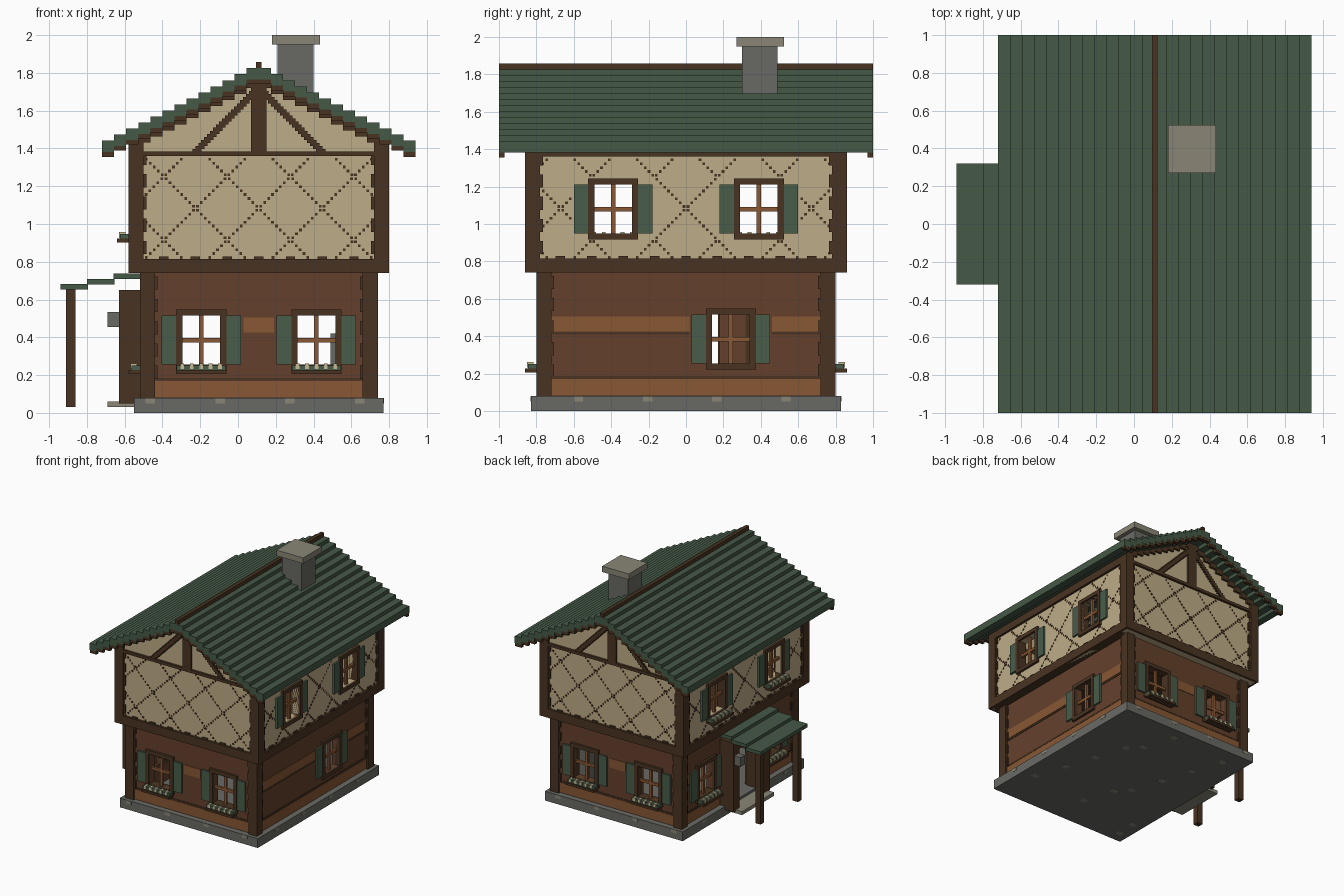
import bpy, bmesh
from mathutils import Matrix, Vector

cube = bpy.data.objects.get("Cube")
if cube:
    bpy.data.objects.remove(cube, do_unlink=True)

# Colours, given as display values and turned linear
def material(name, *rgb):
    lin = [(c / 255 / 12.92) if c < 11 else ((c / 255 + 0.055) / 1.055) ** 2.4 for c in rgb]
    m = bpy.data.materials.new(name)
    m.use_nodes = True
    m.diffuse_color = (*lin, 1)
    m.node_tree.nodes["Principled BSDF"].inputs["Base Color"].default_value = (*lin, 1)
    return m

STONE = material("grey stone", 105, 105, 100)
PALE = material("pale stone", 138, 134, 118)
TIMBER = material("dark timber", 73, 52, 34)
LOG = material("brown log", 100, 64, 43)
LIGHT = material("light wood", 136, 87, 52)
PLASTER = material("cream plaster", 190, 172, 135)
GREEN = material("roof green", 69, 89, 70)
SHUTTER = material("shutter green", 72, 92, 74)
PETAL = material("flower cream", 200, 188, 150)

parts = {}
CX = 0.11                                   # centre line of the house
LOWER, UPPER = (0.63, 0.80), (0.69, 0.86)   # half sizes of each storey
RECESS, THICK = -0.02, -0.08                # wall faces behind the timber

def box(name, mat, x, y, z):
    parts.setdefault(name, (mat, []))[1].append((x, y, z))

def on(side, half, name, mat, u, d, z):
    """Box on a facade: u along the wall, d outward, z up."""
    hx, hy = half
    if side == "front":
        box(name, mat, (CX + u[0], CX + u[1]), (-hy - d[1], -hy - d[0]), z)
    elif side == "back":
        box(name, mat, (CX + u[0], CX + u[1]), (hy + d[0], hy + d[1]), z)
    elif side == "right":
        box(name, mat, (CX + hx + d[0], CX + hx + d[1]), u, z)
    else:
        box(name, mat, (CX - hx - d[1], CX - hx - d[0]), u, z)

def reach(side, half):
    return half[0] if side in ("front", "back") else half[1]

def wall(side, half, name, mat, z, holes):
    """Wall split into blocks around its openings (u0, u1, z0, z1)."""
    end = reach(side, half) + RECESS
    u = -end
    for a, b, lo, hi in sorted(holes):
        on(side, half, name, mat, (u, a), (THICK, RECESS), z)
        on(side, half, name, mat, (a, b), (THICK, RECESS), (z[0], lo))
        on(side, half, name, mat, (a, b), (THICK, RECESS), (hi, z[1]))
        u = b
    on(side, half, name, mat, (u, end), (THICK, RECESS), z)

def window(side, half, c, z, flowers):
    """Framed window with cross bars, shutters and an optional flower shelf."""
    w, h, f = 0.10, 0.13, 0.033
    deep = (THICK, 0)
    for s in (-1, 1):
        a, b = sorted((c + s * w, c + s * (w + f)))
        on(side, half, "window_frames", TIMBER, (a, b), deep, (z - h - f, z + h + f))
        a, b = sorted((z + s * h, z + s * (h + f)))
        on(side, half, "window_frames", TIMBER, (c - w, c + w), deep, (a, b))
        a, b = sorted((c + s * (w + f), c + s * 0.21))
        on(side, half, "shutters", SHUTTER, (a, b), (RECESS, -0.004), (z - h, z + h))
    on(side, half, "window_bars", LIGHT, (c - 0.012, c + 0.012), (-0.05, -0.03), (z - h, z + h))
    on(side, half, "window_bars", LIGHT, (c - w, c + w), (-0.05, -0.03), (z - 0.012, z + 0.012))
    if flowers:
        base = z - h - f - 0.015
        on(side, half, "flower_shelves", TIMBER, (c - 0.133, c + 0.133), (0, 0.06), (base, base + 0.02))
        on(side, half, "flower_leaves", SHUTTER, (c - 0.13, c + 0.13), (0, 0.045), (base + 0.02, base + 0.045))
        for k in range(5):
            u = c - 0.11 + k * 0.05
            on(side, half, "flower_petals", PETAL, (u, u + 0.02), (0.015, 0.05), (base + 0.025, base + 0.055))

# Foundation with flecks of paler stone
box("foundation", STONE, (CX - 0.66, CX + 0.66), (-0.83, 0.83), (0, 0.08))
for k in range(14):
    u = -0.6 + (k * 0.37) % 1.2
    v = -0.75 + (k * 0.59) % 1.5
    box("stone_flecks", PALE, (CX + u, CX + u + 0.06), (v, v + 0.05), (-0.001, 0.01))
    if k < 4:
        for side in ("front", "right", "back", "left"):
            on(side, (0.66, 0.83), "stone_flecks", PALE, (u, u + 0.05), (-0.01, 0.002), (0.05, 0.078))

# Window layout: storey, side, centres, shelf
LZ, UZ = 0.385, 1.08
layout = {(0, "front"): ((-0.305, 0.305), True), (0, "back"): ((-0.305, 0.305), True),
          (0, "right"): ((0.24,), False), (0, "left"): ((-0.45, 0.45), True),
          (1, "front"): ((), False), (1, "back"): ((), False),
          (1, "right"): ((-0.39, 0.39), False), (1, "left"): ((-0.39, 0.39), True)}

for (storey, side), (centres, flowers) in layout.items():
    half = UPPER if storey else LOWER
    z = UZ if storey else LZ
    end = reach(side, half)
    gable = side in ("front", "back")
    holes = [(c - 0.1, c + 0.1, z - 0.13, z + 0.13) for c in centres]
    for c in centres:
        window(side, half, c, z, flowers)
    blocked = [(c - 0.22, c + 0.22) for c in centres]
    z0, z1 = (0.74, 1.44) if storey else (0.08, 0.74)

    # Corner posts with knobbly inner edges
    for s in (-1, 1):
        a, b = sorted((s * end, s * (end - 0.08)))
        on(side, half, "corner_posts", TIMBER, (a, b), (-0.08, 0), (z0, z1))
        a, b = sorted((s * (end - 0.08), s * (end - 0.095)))
        for k in range(5):
            zk = z0 + 0.1 + k * 0.118
            on(side, half, "post_knobs", TIMBER, (a, b), (RECESS, -0.008), (zk, zk + 0.07))

    if storey:
        wall(side, half, "plaster_walls", PLASTER, (0.74, 1.38 if gable else 1.43), holes)
        on(side, half, "sill_beams", TIMBER, (-end, end), (-0.08, 0), (0.74, 0.815))
        on(side, half, "top_beams", TIMBER, (-end, end), (-0.08, 0), (1.36, 1.385 if gable else 1.43))
        # Diagonal lattice of small painted squares
        inner, n, pitch = end - 0.09, 26, 0.0208
        for k in range(-8, 9):
            for s in (-1, 1):
                for j in range(n):
                    dz = (j - n / 2 + 0.5) * pitch
                    u = k * 0.335 + s * dz
                    hidden = abs(dz) < 0.17 and any(a < u < b for a, b in blocked)
                    if abs(u) < inner and not hidden:
                        on(side, half, "lattice", TIMBER, (u - 0.007, u + 0.007),
                           (RECESS - 0.003, RECESS + 0.003), (1.083 + dz - 0.007, 1.083 + dz + 0.007))
        for k in range(-4, 5):
            u = k * 0.168
            if abs(u) < inner:
                on(side, half, "beam_knobs", TIMBER, (u - 0.025, u + 0.025), (RECESS, -0.008), (0.81, 0.828))
    else:
        if side == "left":
            holes.append((-0.18, 0.18, 0.08, 0.57))
        wall(side, half, "log_walls", LOG, (0.08, 0.74), holes)
        # Paler logs and dark joints
        face = (RECESS - 0.003, RECESS + 0.004)
        gaps = blocked + ([(-0.26, 0.26)] if side == "left" else [])
        bands = [(-0.08, 0.08)]
        if not gable:
            u, bands = -0.72, []
            for a, b in sorted(gaps):
                if a > u:
                    bands.append((u, a))
                u = b
            bands.append((u, 0.72))
        for a, b in bands:
            on(side, half, "pale_logs", LIGHT, (a, b), face, (0.425, 0.505))
            if not gable:
                on(side, half, "log_joints", TIMBER, (a, b), face, (0.408, 0.422))
        low = [(-end + 0.08, end - 0.08)] if side != "left" else [(-0.72, -0.26), (0.26, 0.72)]
        for a, b in low:
            on(side, half, "pale_logs", LIGHT, (a, b), face, (0.085, 0.17))
            on(side, half, "log_joints", TIMBER, (a, b), face, (0.172, 0.186))

# Floor between the storeys and a stone hearth inside
box("upper_floor", TIMBER, (CX - 0.68, CX + 0.68), (-0.85, 0.85), (0.741, 0.78))
box("hearth", STONE, (0.49, 0.66), (0.42, 0.62), (0.08, 0.42))

# Stepped roof, verge boards and gable infill
RUN, DROP, TOP = 0.0638, 0.032, 1.825
for i in range(13):
    top = TOP - DROP * i
    for s in (-1, 1):
        xs = tuple(sorted((CX + s * RUN * i, CX + s * RUN * (i + 1))))
        box("roof_tiles", GREEN, xs, (-1, 1), (top - 0.06, top))
        for e in (-1, 1):
            box("verge_boards", TIMBER, xs, tuple(sorted((e * 0.97, e * 0.999))), (top - 0.085, top - 0.058))
        if i < 11:
            reach_x = min(RUN * (i + 1), 0.685)
            u = tuple(sorted((s * RUN * i, s * reach_x)))
            for side in ("front", "back"):
                on(side, UPPER, "gable_walls", PLASTER, u, (THICK, RECESS), (1.37, top - 0.05))
                on(side, UPPER, "gable_rafters", TIMBER, u, (THICK, -0.002), (top - 0.105, top - 0.05))
box("ridge_board", TIMBER, (CX - 0.015, CX + 0.015), (-1, 1), (1.80, 1.858))

# King posts and stepped braces in the gables
for side in ("front", "back"):
    on(side, UPPER, "king_posts", TIMBER, (-0.04, 0.04), (-0.04, 0), (1.38, 1.77))
    for k in range(20):
        u, z = 0.33 - k * 0.0158, 1.38 + k * 0.0162
        for s in (-1, 1):
            a, b = sorted((s * (u - 0.028), s * (u + 0.022)))
            on(side, UPPER, "gable_braces", TIMBER, (a, b), (-0.04, -0.004), (z, z + 0.0162))

# Chimney
box("chimney", STONE, (0.21, 0.40), (0.30, 0.49), (1.60, 1.95))
box("chimney_cap", PALE, (0.18, 0.435), (0.27, 0.525), (1.95, 2.0))

# Door surround, lanterns and step
for s in (-1, 1):
    box("door_jambs", TIMBER, (-0.63, -0.46), tuple(sorted((s * 0.17, s * 0.25))), (0.05, 0.65))
    box("lanterns", STONE, (-0.69, -0.63), tuple(sorted((s * 0.18, s * 0.24))), (0.455, 0.535))
    box("porch_posts", TIMBER, (-0.91, -0.86), tuple(sorted((s * 0.23, s * 0.28))), (0.03, 0.66))
box("door_lintel", TIMBER, (-0.63, -0.46), (-0.17, 0.17), (0.57, 0.65))
box("door_step", PALE, (-0.69, -0.54), (-0.22, 0.22), (0.03, 0.06))

# Stepped porch roof
for k in range(3):
    x = -0.94 + 0.14 * k
    box("porch_roof", GREEN, (x, x + 0.145), (-0.32, 0.32), (0.652 + 0.028 * k, 0.682 + 0.028 * k))

# Turn every part into a flat shaded mesh
for name, (mat, blocks) in parts.items():
    bm = bmesh.new()
    for spans in blocks:
        mid = Vector([(a + b) / 2 for a, b in spans])
        size = [abs(b - a) for a, b in spans]
        bmesh.ops.create_cube(bm, size=1, matrix=Matrix.Translation(mid) @ Matrix.Diagonal((*size, 1)))
    mesh = bpy.data.meshes.new(name)
    bm.to_mesh(mesh)
    bm.free()
    mesh.materials.append(mat)
    bpy.context.collection.objects.link(bpy.data.objects.new(name, mesh))
